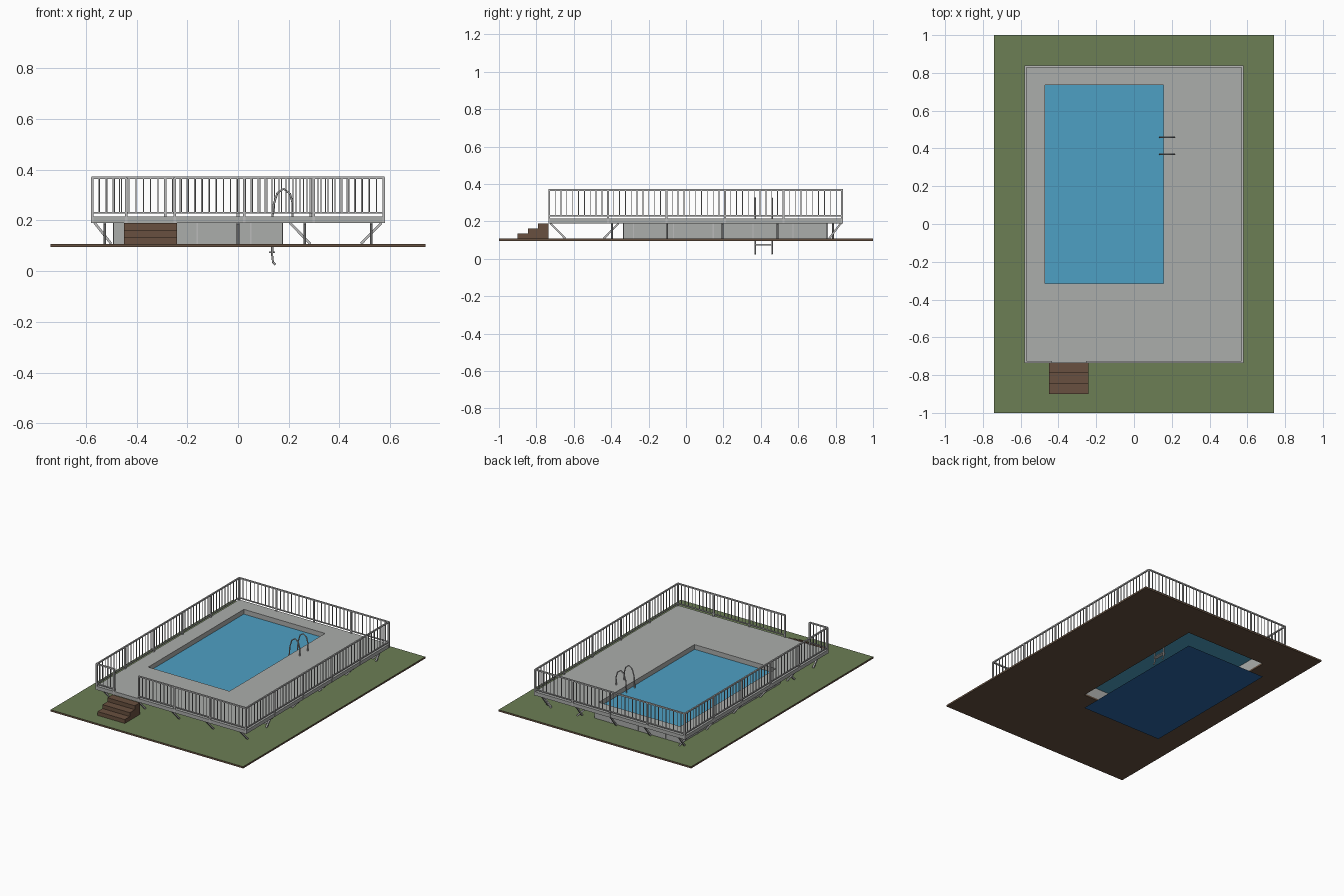
import bpy, bmesh
from mathutils import Vector, Matrix

cube = bpy.data.objects.get("Cube")
if cube:
    bpy.data.objects.remove(cube, do_unlink=True)


def material(name, r, g, b):
    m = bpy.data.materials.new(name)
    m.use_nodes = True
    m.diffuse_color = (r, g, b, 1)
    m.node_tree.nodes["Principled BSDF"].inputs["Base Color"].default_value = (r, g, b, 1)
    return m


GRASS = material("grass_green", .15, .21, .09)
SOIL = material("soil_brown", .13, .08, .05)
DECK = material("deck_grey", .41, .42, .41)
METAL = material("rail_metal", .5, .5, .5)
WATER = material("water_blue", .076, .35, .55)
FLOOR = material("pool_floor_blue", .024, .133, .38)
WOOD = material("step_wood", .14, .08, .05)

POOL = (-.47, .155, -.315, .735)      # x0, x1, y0, y1
SHELL = (-.49, .175, -.335, .755)
PLATFORM = (-.578, .578, -.735, .838)
GROUND, DECK_LOW, DECK_TOP = .108, .19, .215


def finish(name, bm, *mats):
    bmesh.ops.recalc_face_normals(bm, faces=bm.faces)
    me = bpy.data.meshes.new(name)
    bm.to_mesh(me)
    bm.free()
    ob = bpy.data.objects.new(name, me)
    bpy.context.collection.objects.link(ob)
    for m in mats:
        me.materials.append(m)
    return ob


def box(bm, x0, x1, y0, y1, z0, z1):
    centre = Vector((x0 + x1, y0 + y1, z0 + z1)) / 2
    size = Matrix.Diagonal((x1 - x0, y1 - y0, z1 - z0, 1))
    bmesh.ops.create_cube(bm, size=1, matrix=Matrix.Translation(centre) @ size)


def bar(bm, a, b, width):
    # square bar between two points
    a, b = Vector(a), Vector(b)
    d = b - a
    turn = d.to_track_quat('Z', 'Y').to_matrix().to_4x4()
    size = Matrix.Diagonal((width, width, d.length, 1))
    bmesh.ops.create_cube(bm, size=1, matrix=Matrix.Translation((a + b) / 2) @ turn @ size)


def corners(r, z):
    return [(r[0], r[2], z), (r[1], r[2], z), (r[1], r[3], z), (r[0], r[3], z)]


def ring(name, outer, inner, z0, z1, *mats):
    # rectangular slab with a rectangular opening
    bm = bmesh.new()
    loops = [[bm.verts.new(c) for c in corners(r, z)]
             for r, z in ((outer, z0), (outer, z1), (inner, z1), (inner, z0))]
    for k in range(4):
        p, q = loops[k], loops[(k + 1) % 4]
        for i in range(4):
            j = (i + 1) % 4
            bm.faces.new((p[i], p[j], q[j], q[i]))
    return finish(name, bm, *mats)


def sheet(name, r, z, mat):
    bm = bmesh.new()
    bm.faces.new([bm.verts.new(c) for c in corners(r, z)])
    return finish(name, bm, mat)


# Ground slab: grass on top, soil elsewhere
ground = ring("ground", (-.74, .74, -1, 1), POOL, .096, GROUND, SOIL, GRASS)
for p in ground.data.polygons:
    p.material_index = int(p.normal.z > .5)

# Pool and deck
ring("pool_wall", SHELL, POOL, GROUND, DECK_LOW, DECK)
ring("deck", PLATFORM, POOL, DECK_LOW, DECK_TOP, DECK)
sheet("water", POOL, .182, WATER)
sheet("pool_floor", POOL, 0, FLOOR)

# Panel ribs on the pool wall
bm = bmesh.new()
for i in range(3):
    x = -.37 + .21 * i
    for y in SHELL[2:]:
        box(bm, x - .003, x + .003, y - .003, y + .003, GROUND, DECK_LOW)
for i in range(5):
    y = -.28 + .213 * i
    for x in SHELL[:2]:
        box(bm, x - .003, x + .003, y - .003, y + .003, GROUND, DECK_LOW)
finish("wall_ribs", bm, METAL)

# Slanted struts under the deck
bm = bmesh.new()
for i in range(5):
    x = -.525 + .2625 * i
    for top, foot in ((-.725, -.645), (-.36, -.44), (.828, .765)):
        bar(bm, (x, top, DECK_LOW), (x, foot, GROUND), .01)
for i in range(5):
    y = -.395 + .295 * i
    for top, foot in ((.565, .485), (.205, .285), (-.565, -.5)):
        bar(bm, (top, y, DECK_LOW), (foot, y, GROUND), .01)
finish("deck_struts", bm, METAL)


# Railing: posts, two rails and pickets for each straight run
def railing(name, a, b, bays):
    bm = bmesh.new()
    a, b = Vector(a), Vector(b)
    up = Vector((0, 0, 1))
    bar(bm, a + up * .368, b + up * .368, .009)
    bar(bm, a + up * .23, b + up * .23, .007)
    per_bay = 10
    count = max(1, round(bays * per_bay))
    for i in range(count + 1):
        p = a.lerp(b, i / count)
        post = i % per_bay == 0 or i == count
        low = DECK_LOW if post else .23
        bar(bm, p + up * low, p + up * .37, .01 if post else .004)
    finish(name, bm, METAL)


X, Y0, Y1 = .574, -.731, .834
railing("left_railing", (X, Y0, 0), (X, Y1, 0), 5)
railing("right_railing", (-X, Y0, 0), (-X, Y1, 0), 5)
railing("back_railing", (-X, Y1, 0), (X, Y1, 0), 4)
railing("front_railing_long", (-.25, Y0, 0), (X, Y0, 0), 3)
railing("front_railing_short", (-X, Y0, 0), (-.44, Y0, 0), .5)

# Entrance steps
bm = bmesh.new()
profile = [(-.735, GROUND), (-.9, GROUND)]
for i in range(3):
    z = GROUND + .027 * (i + 1)
    profile += [(-.9 + .055 * i, z), (-.9 + .055 * (i + 1), z)]
face = bm.faces.new([bm.verts.new((-.45, y, z)) for y, z in profile])
side = bmesh.ops.extrude_face_region(bm, geom=[face])
bmesh.ops.translate(bm, vec=(.21, 0, 0),
                    verts=[v for v in side["geom"] if isinstance(v, bmesh.types.BMVert)])
finish("entrance_steps", bm, WOOD)

# Ladder: two bent tubes and flat treads
path = [(.215, .21), (.215, .27), (.205, .305), (.18, .325), (.155, .308),
        (.14, .26), (.135, .2), (.135, .06), (.138, .035), (.148, .025)]
for name, y in (("ladder_rail_front", .37), ("ladder_rail_back", .46)):
    curve = bpy.data.curves.new(name, 'CURVE')
    curve.dimensions = '3D'
    curve.bevel_depth = .004
    curve.bevel_resolution = 2
    curve.use_fill_caps = True
    spline = curve.splines.new('POLY')
    spline.points.add(len(path) - 1)
    for pt, (x, z) in zip(spline.points, path):
        pt.co = (x, y, z, 1)
    curve.materials.append(METAL)
    bpy.context.collection.objects.link(bpy.data.objects.new(name, curve))
bm = bmesh.new()
for z in (.075, .13):
    box(bm, .122, .146, .37, .46, z - .003, z + .003)
finish("ladder_treads", bm, METAL)
